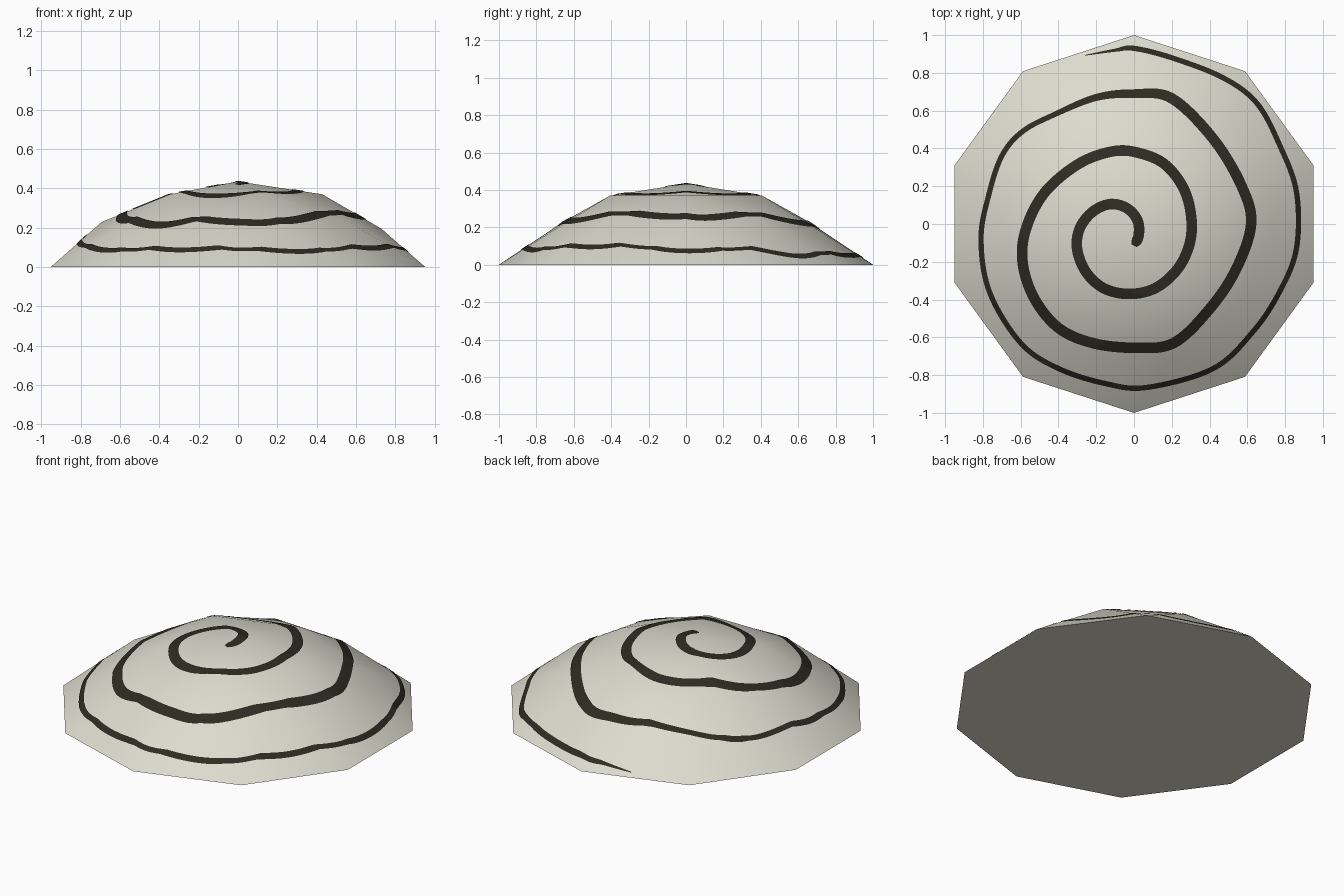
import bpy, bmesh, math
from mathutils import Vector
from mathutils.bvhtree import BVHTree

if "Cube" in bpy.data.objects:
    bpy.data.objects.remove(bpy.data.objects["Cube"])


def material(name, rgb):
    m = bpy.data.materials.new(name)
    m.diffuse_color = (*rgb, 1)
    m.use_nodes = True
    m.node_tree.nodes["Principled BSDF"].inputs["Base Color"].default_value = m.diffuse_color
    return m


def make_object(name, bm, mat):
    me = bpy.data.meshes.new(name)
    bm.to_mesh(me)
    me.materials.append(mat)
    ob = bpy.data.objects.new(name, me)
    bpy.context.collection.objects.link(ob)
    bpy.ops.object.select_all(action='DESELECT')
    ob.select_set(True)
    bpy.context.view_layer.objects.active = ob
    bpy.ops.object.shade_smooth_by_angle(angle=math.radians(50))
    return ob


cream = material("cream", (0.72, 0.71, 0.62))
dark = material("dark_brown", (0.027, 0.024, 0.016))

# Dome: upper half of a low icosphere, flattened, with a flared ten-sided rim
bm = bmesh.new()
bmesh.ops.create_icosphere(bm, subdivisions=2, radius=1)
bmesh.ops.delete(bm, geom=[v for v in bm.verts if v.co.z < -0.01], context='VERTS')
for v in bm.verts:
    if v.co.z > 0.01:
        v.co.x *= 0.815
        v.co.y *= 0.815
        v.co.z *= 0.434
    else:
        v.co.z = 0
bmesh.ops.contextual_create(bm, geom=[e for e in bm.edges if e.is_boundary])
bmesh.ops.recalc_face_normals(bm, faces=bm.faces)
make_object("dome", bm, cream)
surface = BVHTree.FromBMesh(bm)

# Spiral stripe: centre line seen from above, from the middle out to the rim
path = [(0, -.115), (.025, -.06), (.018, .02), (-.04, .085), (-.13, .105),
        (-.225, .06), (-.29, -.03), (-.30, -.14), (-.25, -.26), (-.15, -.345),
        (-.01, -.37), (.13, -.33), (.25, -.21), (.305, -.04), (.275, .16),
        (.17, .31), (.03, .375), (-.11, .385), (-.29, .32), (-.47, .17),
        (-.57, -.02), (-.59, -.2), (-.53, -.39), (-.4, -.55), (-.22, -.63),
        (0, -.655), (.21, -.63), (.4, -.45), (.54, -.24), (.62, 0),
        (.57, .2), (.42, .45), (.2, .665), (0, .69), (-.2, .67),
        (-.42, .58), (-.59, .49), (-.7, .36), (-.77, .15), (-.81, -.08),
        (-.765, -.36), (-.6, -.63), (-.4, -.765), (-.15, -.845), (.07, -.865),
        (.42, -.765), (.63, -.57), (.77, -.36), (.86, -.13), (.86, .17),
        (.77, .42), (.65, .64), (.47, .775), (.2, .88), (0, .93),
        (-.1, .92), (-.26, .893)]
pts = [Vector(p) for p in path]
n = len(pts)


def spline(t):
    """Smooth curve through the path points."""
    i = min(int(t), n - 2)
    u = t - i
    a, b, c, d = (pts[min(max(i + k, 0), n - 1)] for k in (-1, 0, 1, 2))
    return 0.5 * (2 * b + (c - a) * u + (2 * a - 5 * b + 4 * c - d) * u * u
                  + (3 * b - a - 3 * c + d) * u ** 3)


def width(t):
    """Wide inside, thin on the outer turn, pointed at the end."""
    blend = min(max((t - 32) / 3, 0), 1)
    w = 0.056 * (1 - blend) + 0.028 * blend
    return w * min(1, 0.5 + t) * min(1, 0.1 + (n - 1 - t) / 2)


def on_dome(p):
    hit = surface.ray_cast(Vector((p.x, p.y, 2)), Vector((0, 0, -1)))[0]
    return Vector((p.x, p.y, (hit.z if hit else 0) + 0.004))


bm = bmesh.new()
steps = 12
prev = None
for k in range((n - 1) * steps + 1):
    t = k / steps
    p = spline(t)
    tangent = spline(min(t + 0.02, n - 1)) - spline(max(t - 0.02, 0))
    side = Vector((-tangent.y, tangent.x)).normalized() * width(t) / 2
    row = [bm.verts.new(on_dome(p + side * s)) for s in (1, 0.5, 0, -0.5, -1)]
    if prev:
        for j in range(4):
            bm.faces.new((prev[j], prev[j + 1], row[j + 1], row[j]))
    prev = row
for f in bm.faces:
    f.normal_update()
    if f.normal.z < 0:
        f.normal_flip()
make_object("spiral_stripe", bm, dark)
